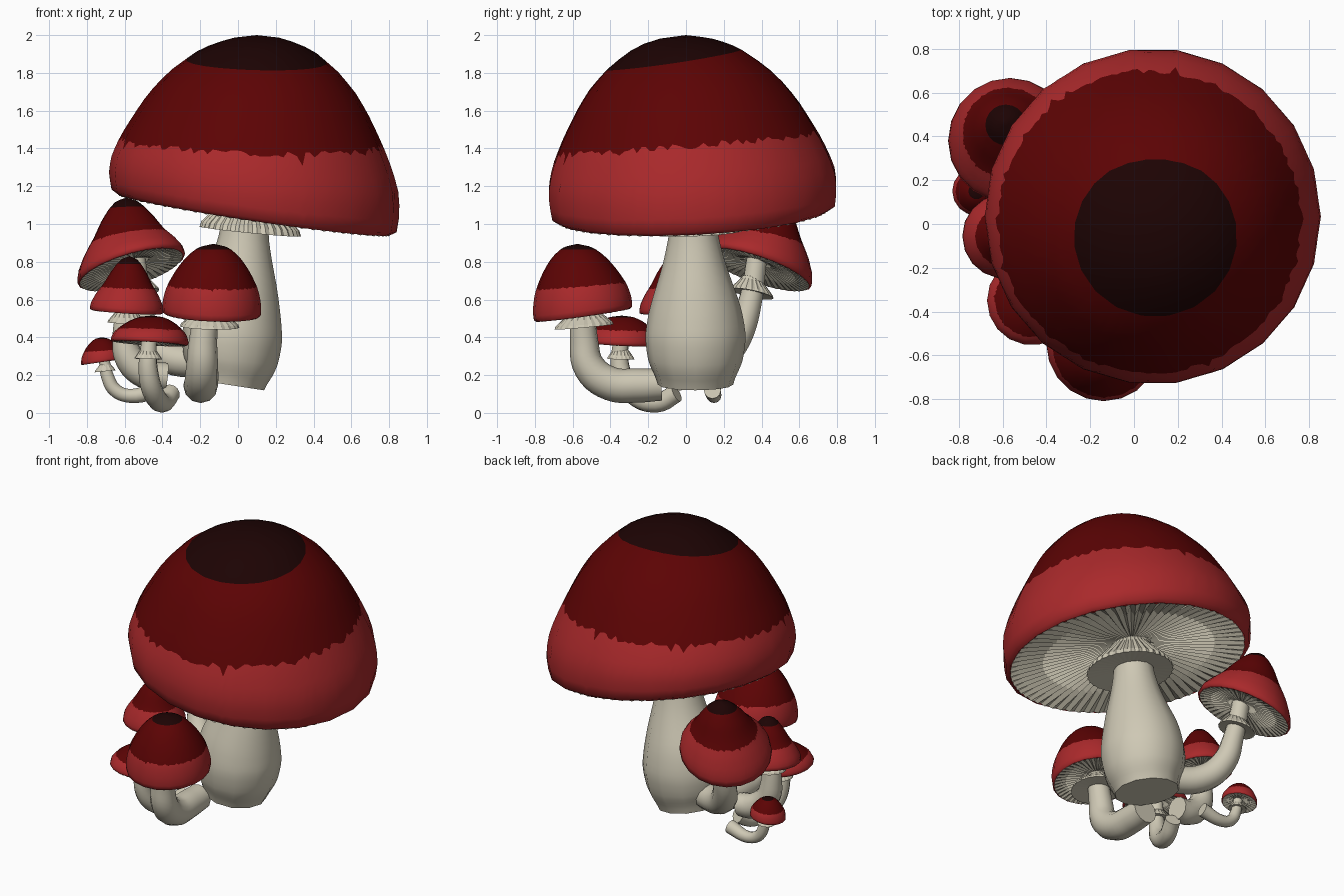
import bpy, math, random
from mathutils import Vector

if "Cube" in bpy.data.objects:
    bpy.data.objects.remove(bpy.data.objects["Cube"])
random.seed(4)
TAU = 2 * math.pi


def material(name, rgb):
    m = bpy.data.materials.new(name)
    m.diffuse_color = (*rgb, 1)
    m.use_nodes = True
    m.node_tree.nodes["Principled BSDF"].inputs["Base Color"].default_value = m.diffuse_color
    return m


RED = material("red_rim", (0.40, 0.022, 0.024))
DARK = material("dark_red", (0.107, 0.001, 0.0012))
SPOT = material("brown_black", (0.012, 0.001, 0.001))
CREAM = material("cream", (0.62, 0.58, 0.46))

# cap profiles: (height fraction, radius fraction)
BIG = [(0, 1), (.1, 1.02), (.2, 1.01), (.3, .97), (.4, .915), (.5, .85), (.6, .78),
       (.7, .695), (.8, .58), (.9, .425), (.95, .305), (.985, .165), (1, 0)]
DOME = [(0, 1), (.1, 1.01), (.2, .99), (.3, .96), (.4, .91), (.5, .84), (.6, .76),
        (.7, .667), (.8, .555), (.9, .41), (.96, .26), (1, 0)]
BELL = [(0, 1), (.12, .98), (.3, .85), (.5, .65), (.7, .49), (.85, .34), (.95, .2), (1, 0)]


def interp(prof, h):
    for (a, ra), (b, rb) in zip(prof, prof[1:]):
        if h <= b:
            return ra + (rb - ra) * (h - a) / (b - a)
    return prof[-1][1]


def new_object(name, verts, faces, mats):
    me = bpy.data.meshes.new(name)
    me.from_pydata(verts, [], faces)
    for m in mats:
        me.materials.append(m)
    ob = bpy.data.objects.new(name, me)
    bpy.context.collection.objects.link(ob)
    return ob


def grid_faces(rings, n):
    return [(i * n + j, i * n + (j + 1) % n, (i + 1) * n + (j + 1) % n, (i + 1) * n + j)
            for i in range(rings - 1) for j in range(n)]


def cap(name, rim, apex, R, slope, prof, band, spot, jag, sides, sub=8):
    """Dome with a sheared rim; ring heights follow the jagged colour borders."""
    rim, apex = Vector(rim), Vector(apex)
    n = sides * sub
    cols = []
    for j in range(n):
        t = TAU * j / n
        drip = -2.2 * jag if random.random() < .04 else 0
        hb = band[0] + band[1] * math.cos(t) + band[2] * math.sin(t) + random.uniform(-jag, jag) + drip
        hs = spot[0] + spot[1] * math.sin(t)
        cols.append([0] + [hb * k / 6 for k in range(7)]
                    + [hb + (hs - hb) * k / 8 for k in range(1, 9)]
                    + [hs + (1 - hs) * k for k in (.3, .55, .75, .9)])
    rings = len(cols[0])

    def points(flat):
        out = []
        for i in range(rings):
            for j in range(n):
                t, h = TAU * j / n, cols[j][i]
                r = R * interp(prof, h) * (.96 if i == 0 else 1)
                if flat:   # straight sides between the corners
                    r *= math.cos(math.pi / sides) / math.cos(t % (TAU / sides) - math.pi / sides)
                c = rim.lerp(apex, h)
                x, y = r * math.cos(t), r * math.sin(t)
                z = c.z + (1 - h) * (slope[0] * x + slope[1] * y) - (.025 * R if i == 0 else 0)
                out.append((c.x + x, c.y + y, z))
        return out + [tuple(apex)]

    faces = grid_faces(rings, n)
    top = (rings - 1) * n
    faces += [(top + j, top + (j + 1) % n, rings * n) for j in range(n)]
    ob = new_object(name, points(False), faces, [RED, DARK, SPOT])
    me = ob.data
    for p in me.polygons:
        ring = p.index // n
        p.material_index = 0 if ring < 7 else 1 if ring < 15 else 2
        p.use_smooth = True
    # keep round shading on the straight-sided form
    normals = [v.normal.copy() for v in me.vertices]
    for v, co in zip(me.vertices, points(True)):
        v.co = co
    me.normals_split_custom_set_from_vertices(normals)


def pleated(name, centre, slope, rings, pairs, hub=None):
    """Folded lathe; rings are (radius, z, radial fold, vertical fold).
    With a hub, the inner rings drift towards it."""
    n = pairs * 2
    rmax = max(r[0] for r in rings)
    hub = hub or centre
    verts = []
    for r, z, fr, fz in rings:
        k = 1 - r / rmax
        dx, dy = (hub[0] - centre[0]) * k, (hub[1] - centre[1]) * k
        for j in range(n):
            t, s = TAU * j / n, (-1) ** j
            x = r * (1 + s * fr) * math.cos(t) + dx
            y = r * (1 + s * fr) * math.sin(t) + dy
            verts.append((centre[0] + x, centre[1] + y,
                          centre[2] + z + s * fz + slope[0] * x + slope[1] * y))
    return new_object(name, verts, grid_faces(len(rings), n), [CREAM])


def stem(name, pts):
    """Tapered tube through (x, y, z, radius) points."""
    cu = bpy.data.curves.new(name, 'CURVE')
    cu.dimensions = '3D'
    cu.bevel_depth, cu.bevel_resolution, cu.resolution_u = 1, 4, 5
    cu.use_fill_caps = True
    sp = cu.splines.new('BEZIER')
    sp.radius_interpolation = 'CARDINAL'
    sp.bezier_points.add(len(pts) - 1)
    for b, p in zip(sp.bezier_points, pts):
        b.co, b.radius = p[:3], p[3]
        b.handle_left_type = b.handle_right_type = 'AUTO'
    cu.materials.append(CREAM)
    ob = bpy.data.objects.new(name, cu)
    bpy.context.collection.objects.link(ob)
    bpy.ops.object.select_all(action='DESELECT')
    ob.select_set(True)
    bpy.context.view_layer.objects.active = ob
    bpy.ops.object.convert(target='MESH')
    bpy.ops.object.shade_smooth_by_angle(angle=math.radians(40))


def mushroom(name, rim, apex, R, slope, prof, band, spot, jag, sides, pairs, collar, cr, path):
    cap(name + "_cap", rim, apex, R, slope, prof, band, spot, jag, sides)
    neck, lift, a = path[-1][3], .12 * R, .022 * R
    # gills
    pleated(name + "_gills", rim, slope,
            [(neck * .3, lift, 0, 0), (neck, .9 * lift, 0, .3 * a), (.4 * R, .55 * lift, 0, .7 * a),
             (.7 * R, .25 * lift, 0, a), (.955 * R, -.025 * R, 0, .3 * a)], pairs, path[-1])
    # collar under the gills
    d = min(rim[2] + lift - collar[2], .75 * cr)
    pleated(name + "_collar", collar, [s * .65 for s in slope],
            [(neck * .8, .1 * d, 0, 0), (cr, 0, .015, 0), (.96 * cr, .15 * d, .02, 0),
             (.6 * cr + .4 * neck, .4 * d, .03, 0), (neck * 1.12, .8 * d, .03, 0),
             (neck * .9, d, 0, 0)], max(12, pairs // 2))
    stem(name + "_stem", path)


mushroom("large", (.085, .04, 1.07), (.1, .0, 2.0), .755, (-.15, .05), BIG,
         (.385, .044, .037), (.86, .055), .018, 22, 70, (.065, .04, .96), .265,
         [(-.06, .05, .15, .2), (-.04, .05, .28, .25), (-.025, .05, .47, .258),
          (.01, .045, .7, .195), (.03, .04, .92, .135), (.05, .04, 1.18, .12)])

mushroom("back_left", (-.565, .38, .765), (-.59, .465, 1.14), .285, (.27, -.32), BELL,
         (.42, 0, 0), (.86, 0), .01, 20, 44, (-.53, .35, .63), .112,
         [(-.05, .05, .28, .085), (-.22, .11, .27, .085), (-.4, .2, .31, .085),
          (-.49, .28, .42, .078), (-.515, .335, .57, .064), (-.545, .375, .82, .055)])

mushroom("front", (-.14, -.545, .525), (-.13, -.575, .895), .26, (-.04, .14), DOME,
         (.4, 0, 0), (.92, 0), .012, 20, 44, (-.15, -.54, .455), .155,
         [(-.2, -.13, .15, .085), (-.2, -.25, .145, .09), (-.195, -.4, .155, .09),
          (-.19, -.51, .24, .085), (-.185, -.54, .38, .075), (-.16, -.54, .57, .065)])

mushroom("middle_left", (-.59, -.055, .54), (-.575, -.06, .83), .195, (-.06, .05), BELL,
         (.42, 0, 0), (.86, 0), .01, 18, 36, (-.59, -.06, .475), .1,
         [(-.38, -.04, .19, .075), (-.47, -.05, .2, .08), (-.57, -.06, .28, .078),
          (-.6, -.06, .4, .065), (-.59, -.06, .57, .05)])

mushroom("front_left", (-.468, -.35, .372), (-.46, -.34, .515), .203, (-.06, -.05), DOME,
         (.48, 0, 0), (.93, 0), .02, 18, 36, (-.475, -.345, .285), .072,
         [(-.355, -.05, .105, .05), (-.395, -.15, .055, .052), (-.445, -.28, .1, .055),
          (-.475, -.345, .22, .052), (-.47, -.345, .4, .04)])

mushroom("tiny_left", (-.72, .15, .272), (-.72, .15, .4), .11, (.15, 0), DOME,
         (.45, 0, 0), (.93, 0), .015, 16, 26, (-.705, .15, .22), .055,
         [(-.43, .14, .12, .045), (-.57, .15, .09, .037), (-.65, .15, .12, .036),
          (-.69, .15, .19, .034), (-.71, .15, .29, .028)])
